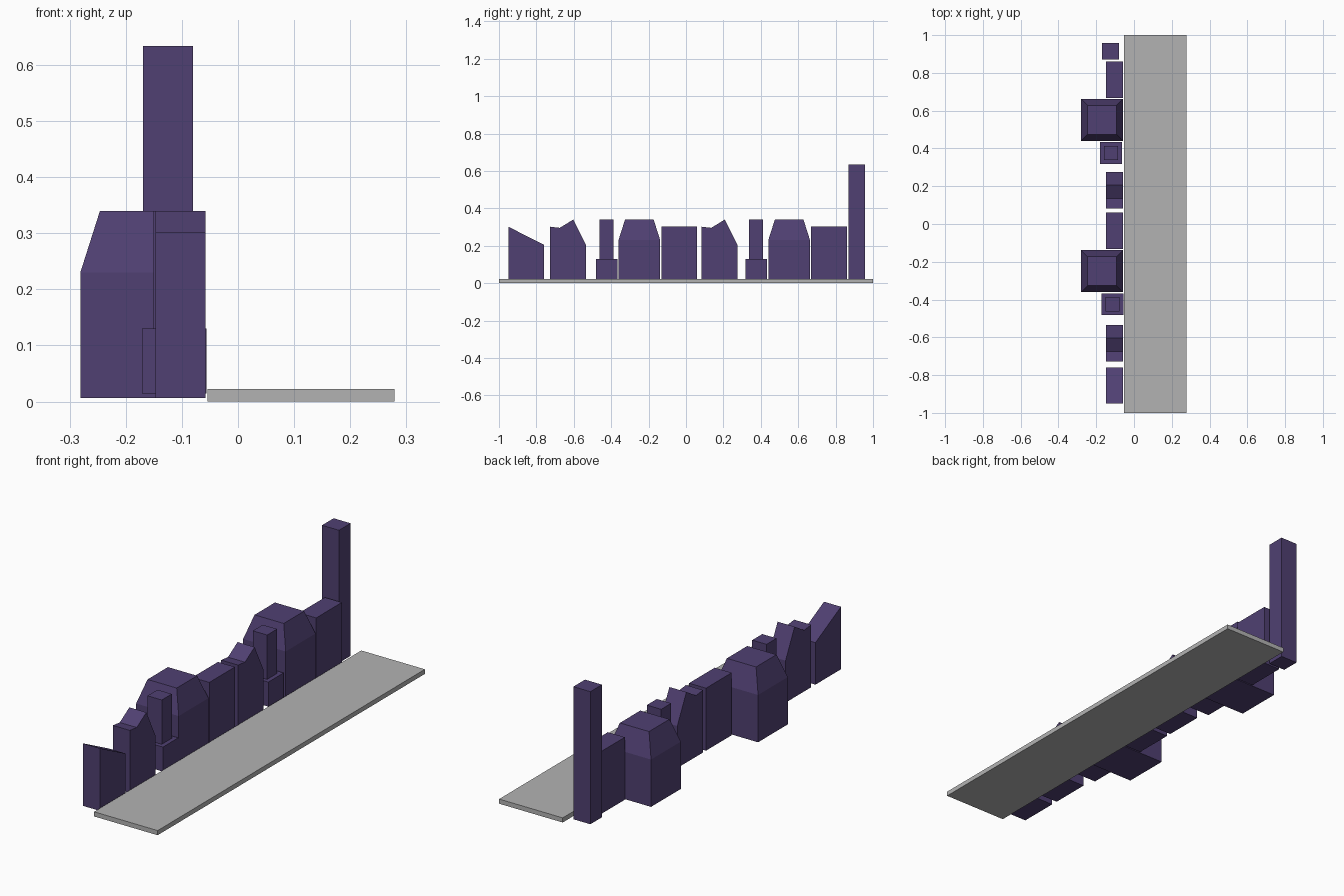
import bpy, bmesh

if "Cube" in bpy.data.objects:
    bpy.data.objects.remove(bpy.data.objects["Cube"])


def material(name, rgb):
    m = bpy.data.materials.new(name)
    m.diffuse_color = (*rgb, 1)
    m.use_nodes = True
    m.node_tree.nodes["Principled BSDF"].inputs["Base Color"].default_value = m.diffuse_color
    return m


PURPLE = material("dusky purple", (0.080, 0.051, 0.168))
GREY = material("road grey", (0.45, 0.45, 0.45))
GROUND = 0.006
X0, X1 = -0.147, -0.058  # depth range of the row houses


def make(name, mat, loops):
    """Join matching closed loops of points into a capped solid."""
    bm = bmesh.new()
    rings = [[bm.verts.new(p) for p in loop] for loop in loops]
    n = len(rings[0])
    for a, b in zip(rings, rings[1:]):
        for i in range(n):
            j = (i + 1) % n
            bm.faces.new((a[i], a[j], b[j], b[i]))
    bm.faces.new(rings[0][::-1])
    bm.faces.new(rings[-1])
    bmesh.ops.recalc_face_normals(bm, faces=bm.faces)
    me = bpy.data.meshes.new(name)
    bm.to_mesh(me)
    bm.free()
    me.materials.append(mat)
    ob = bpy.data.objects.new(name, me)
    bpy.context.collection.objects.link(ob)
    return ob


def rect(x0, x1, y0, y1, z):
    return [(x0, y0, z), (x1, y0, z), (x1, y1, z), (x0, y1, z)]


def box(name, x0, x1, y0, y1, z0, z1, mat=PURPLE):
    return make(name, mat, [rect(x0, x1, y0, y1, z0), rect(x0, x1, y0, y1, z1)])


def profile_house(name, y, roof):
    """Side profile (y offset, z) extruded across the row depth."""
    pts = [(roof[0][0], GROUND)] + roof + [(roof[-1][0], GROUND)]
    return make(name, PURPLE, [[(x, y + dy, z) for dy, z in pts] for x in (X0, X1)])


# Road slab
box("road", -0.054, 0.279, -1, 1, 0, 0.022, GREY)

# House with a single sloping roof
profile_house("sloped_house", -0.95, [(0, 0.302), (0.191, 0.205)])

# Houses with a stepped gable
for i, y in enumerate((-0.727, 0.083)):
    profile_house(f"gabled_house_{i + 1}", y,
                  [(0, 0.302), (0.052, 0.296), (0.124, 0.34), (0.192, 0.205)])

# Low blocks with a slim tower
for i, (x, y) in enumerate(((-0.171, -0.482), (-0.179, 0.318))):
    box(f"tower_base_{i + 1}", x, x + 0.115, y, y + 0.115, 0.014, 0.13)
    box(f"slim_tower_{i + 1}", x + 0.02, x + 0.095, y + 0.02, y + 0.095, 0.13, 0.34)

# Large halls with a tapered roof
for i, y in enumerate((-0.361, 0.44)):
    make(f"tapered_hall_{i + 1}", PURPLE, [
        rect(-0.281, -0.058, y, y + 0.223, GROUND),
        rect(-0.281, -0.058, y, y + 0.223, 0.23),
        rect(-0.246, -0.093, y + 0.035, y + 0.188, 0.34)])

# Flat-roofed houses
for i, y in enumerate((-0.132, 0.668)):
    box(f"flat_house_{i + 1}", X0, X1, y, y + 0.192, GROUND, 0.302)

# Tall end tower
box("tall_tower", -0.169, -0.08, 0.87, 0.957, GROUND, 0.634)
